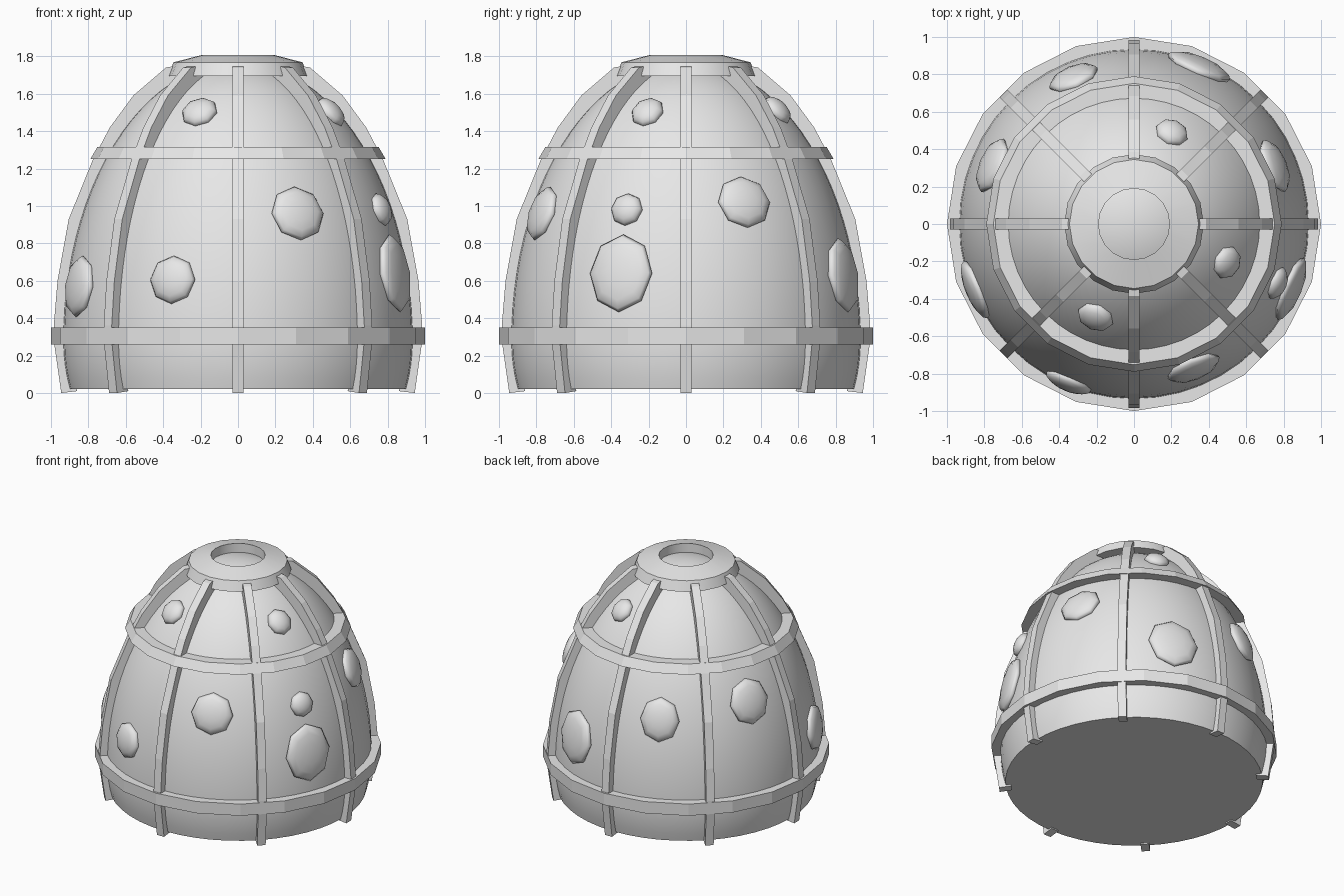
import bpy
import bmesh
import math
from mathutils import Matrix, Vector

if "Cube" in bpy.data.objects:
    bpy.data.objects.remove(bpy.data.objects["Cube"], do_unlink=True)

grey = bpy.data.materials.new("light grey")
grey.use_nodes = True
grey.diffuse_color = (0.8, 0.8, 0.8, 1)
grey.node_tree.nodes["Principled BSDF"].inputs["Base Color"].default_value = (0.8, 0.8, 0.8, 1)

# Shell shape: half ellipses above and below the widest level
WIDE, WAIST, TOP, LOW = 0.935, 0.28, 1.49, 0.95
FLOOR = 0.02


def shell_radius(z):
    t = (z - WAIST) / (TOP if z > WAIST else LOW)
    return WIDE * math.sqrt(max(0, 1 - t * t))


def finish(name, bm, smooth):
    bmesh.ops.recalc_face_normals(bm, faces=bm.faces)
    mesh = bpy.data.meshes.new(name)
    bm.to_mesh(mesh)
    bm.free()
    mesh.materials.append(grey)
    obj = bpy.data.objects.new(name, mesh)
    bpy.context.collection.objects.link(obj)
    if smooth:
        bpy.ops.object.select_all(action="DESELECT")
        obj.select_set(True)
        bpy.context.view_layer.objects.active = obj
        bpy.ops.object.shade_smooth_by_angle(angle=math.radians(smooth))
    return obj


def lathe(name, profile, sides, closed, smooth=0):
    """Spin (radius, height) points around the z axis."""
    bm = bmesh.new()
    verts = [bm.verts.new((r, 0, z)) for r, z in profile]
    pairs = list(zip(verts, verts[1:] + verts[:1]))
    edges = [bm.edges.new(p) for p in (pairs if closed else pairs[:-1])]
    bmesh.ops.spin(bm, geom=verts + edges, axis=(0, 0, 1), cent=(0, 0, 0),
                   angle=math.tau, steps=sides, use_merge=True)
    bmesh.ops.remove_doubles(bm, verts=bm.verts, dist=0.0005)
    return finish(name, bm, smooth)


# Shell with a flat floor
steps = 28
bottom = math.asin((FLOOR - WAIST) / LOW)
profile = [(0, FLOOR)]
for i in range(steps + 1):
    a = bottom + (math.pi / 2 - bottom) * i / steps
    profile.append((WIDE * math.cos(a), WAIST + (TOP if a > 0 else LOW) * math.sin(a)))
profile[-1] = (0, WAIST + TOP)
lathe("shell", profile, 48, False, 40)

# Hoops and the open top collar
lathe("lower_hoop", [(0.9, 0.26), (1, 0.26), (1, 0.35), (0.9, 0.35)], 20, True)
lathe("upper_hoop", [(0.66, 1.25), (0.79, 1.25), (0.752, 1.315), (0.64, 1.315)], 20, True)
lathe("top_collar", [(0.19, 1.695), (0.373, 1.695), (0.345, 1.768), (0.19, 1.808)],
      20, True, 30)

# Eight upright ribs following the shell
outer = [(0.945, 0), (0.985, 0.28), (0.985, 0.36), (0.965, 0.6), (0.905, 0.93),
         (0.775, 1.25), (0.685, 1.42), (0.56, 1.59), (0.385, 1.74), (0.3, 1.755)]
inner = [(shell_radius(max(z, FLOOR)) - 0.04, max(z - 0.03, 0.01)) for r, z in outer[:-1]]
for k in range(8):
    bm = bmesh.new()
    face = bm.faces.new([bm.verts.new((r, -0.03, z)) for r, z in outer + inner[::-1]])
    side = bmesh.ops.extrude_face_region(bm, geom=[face])
    moved = [g for g in side["geom"] if isinstance(g, bmesh.types.BMVert)]
    bmesh.ops.translate(bm, verts=moved, vec=(0, 0.06, 0))
    bmesh.ops.rotate(bm, verts=bm.verts, matrix=Matrix.Rotation(k * math.pi / 4, 3, "Z"))
    finish(f"rib_{k + 1}", bm, 0)

# Flattened studs: panel number, height, half width, half height
studs = [
    (0, 1.02, 0.15, 0.145), (1, 0.63, 0.18, 0.2), (1, 1.51, 0.09, 0.09),
    (2, 0.92, 0.14, 0.16), (3, 1.0, 0.155, 0.165), (4, 0.57, 0.165, 0.165),
    (5, 0.605, 0.13, 0.13), (5, 1.5, 0.1, 0.095), (6, 0.96, 0.15, 0.15),
    (7, 0.64, 0.18, 0.21), (7, 0.98, 0.09, 0.09), (7, 1.5, 0.09, 0.095),
]
for n, (panel, z, half_w, half_h) in enumerate(studs):
    a = (panel + 0.5) * math.pi / 4
    r = shell_radius(z)
    side = Vector((-math.sin(a), math.cos(a), 0))
    slope = (z - WAIST) * WIDE ** 2 / (TOP ** 2 * r)
    normal = Vector((math.cos(a), math.sin(a), slope)).normalized()
    up = normal.cross(side)
    frame = Matrix((side * half_w, up * half_h, normal * 0.05)).transposed().to_4x4()
    spot = Matrix.Translation((r * math.cos(a), r * math.sin(a), z))
    bm = bmesh.new()
    bmesh.ops.create_uvsphere(bm, u_segments=8, v_segments=8, radius=1, matrix=spot @ frame)
    finish(f"stud_{n + 1}", bm, 80)
